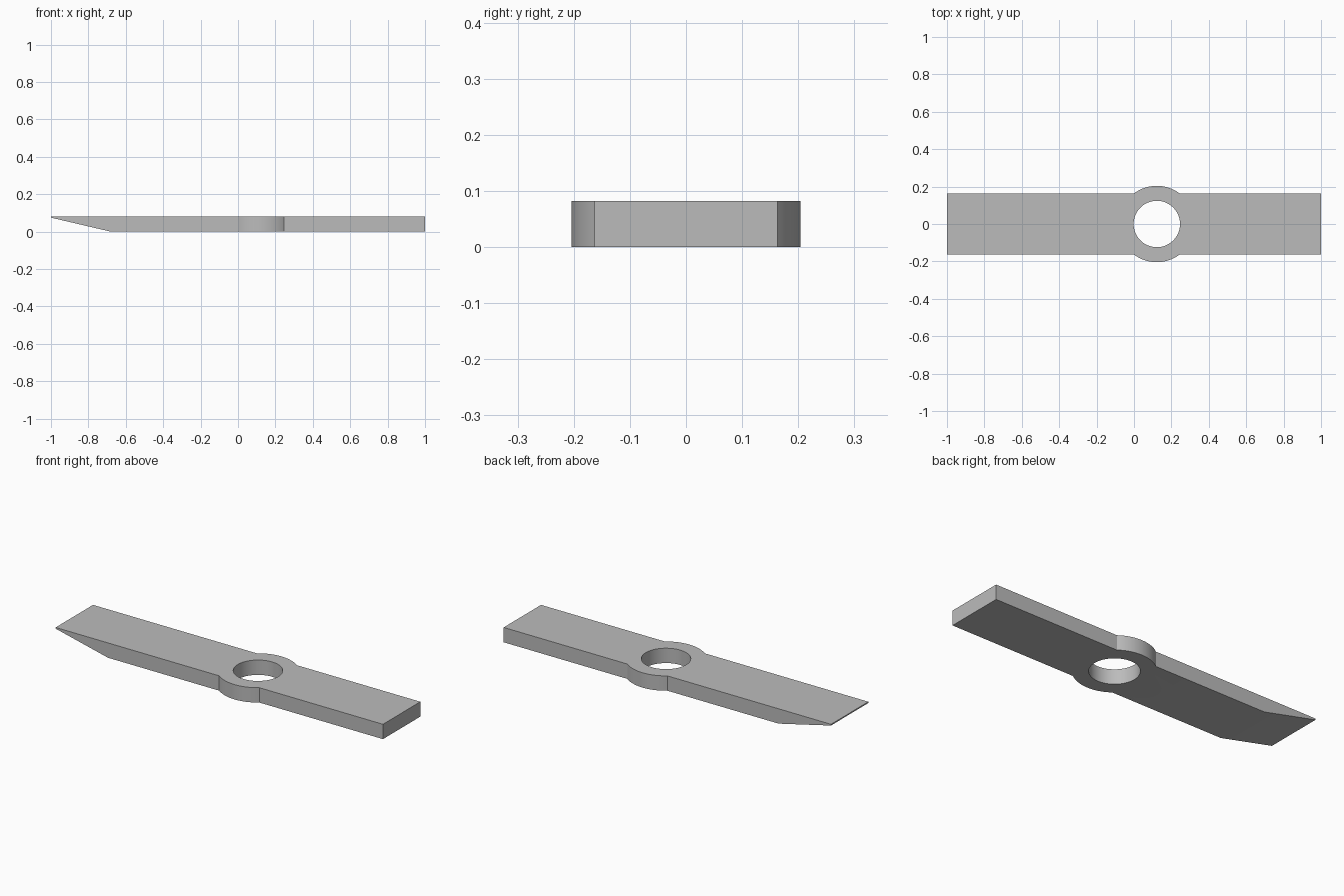
import bpy, bmesh
from math import cos, sin, asin, pi
from mathutils import Vector

cube = bpy.data.objects.get("Cube")
if cube:
    bpy.data.objects.remove(cube)

THICK = 0.082      # bar thickness
HALF_W = 0.163     # half width of the bar
HUB_X = 0.122      # centre of the hub and hole
HUB_R = 0.204
HOLE_R = 0.124

steel = bpy.data.materials.new("grey steel")
steel.use_nodes = True
colour = (0.5, 0.5, 0.5, 1)
steel.diffuse_color = colour
steel.node_tree.nodes["Principled BSDF"].inputs["Base Color"].default_value = colour


def prism(name, outline, z0, z1):
    """Extrude a closed outline between two heights."""
    bm = bmesh.new()
    face = bm.faces.new([bm.verts.new((x, y, z0)) for x, y in outline])
    top = bmesh.ops.extrude_face_region(bm, geom=[face])["geom"]
    bmesh.ops.translate(bm, vec=(0, 0, z1 - z0),
                        verts=[g for g in top if isinstance(g, bmesh.types.BMVert)])
    bmesh.ops.recalc_face_normals(bm, faces=bm.faces)
    mesh = bpy.data.meshes.new(name)
    bm.to_mesh(mesh)
    bm.free()
    obj = bpy.data.objects.new(name, mesh)
    bpy.context.collection.objects.link(obj)
    mesh.materials.append(steel)
    return obj


def arc(radius, start, end, steps):
    return [(HUB_X + radius * cos(start + (end - start) * i / steps),
             radius * sin(start + (end - start) * i / steps)) for i in range(steps + 1)]


# Bar outline with a rounded hub bulging from both long sides
a = asin(HALF_W / HUB_R)
upper = [(1, HALF_W)] + arc(HUB_R, a, pi - a, 20) + [(-1, HALF_W)]
lower = [(x, -y) for x, y in reversed(upper)]
blade = prism("blade_bar", upper + lower, 0, THICK)

# Sloped underside at the sharp end
bm = bmesh.new()
bm.from_mesh(blade.data)
slope = Vector((-0.075, 0, -0.32))
cut = bmesh.ops.bisect_plane(bm, geom=bm.verts[:] + bm.edges[:] + bm.faces[:],
                             plane_co=(-0.68, 0, 0), plane_no=slope, clear_outer=True)
bmesh.ops.holes_fill(bm, edges=[e for e in bm.edges if e.is_boundary])
bmesh.ops.recalc_face_normals(bm, faces=bm.faces)
bm.to_mesh(blade.data)
bm.free()

# Round through hole
cutter = prism("hole_cutter", arc(HOLE_R, 0, 2 * pi, 64)[:-1], -0.1, 0.2)
cutter.hide_render = True
hole = blade.modifiers.new("hole", "BOOLEAN")
hole.operation = "DIFFERENCE"
hole.solver = "EXACT"
hole.object = cutter
bpy.context.view_layer.objects.active = blade
blade.select_set(True)
bpy.ops.object.modifier_apply(modifier=hole.name)
bpy.data.objects.remove(cutter)

bpy.ops.object.shade_smooth_by_angle(angle=pi / 6)
